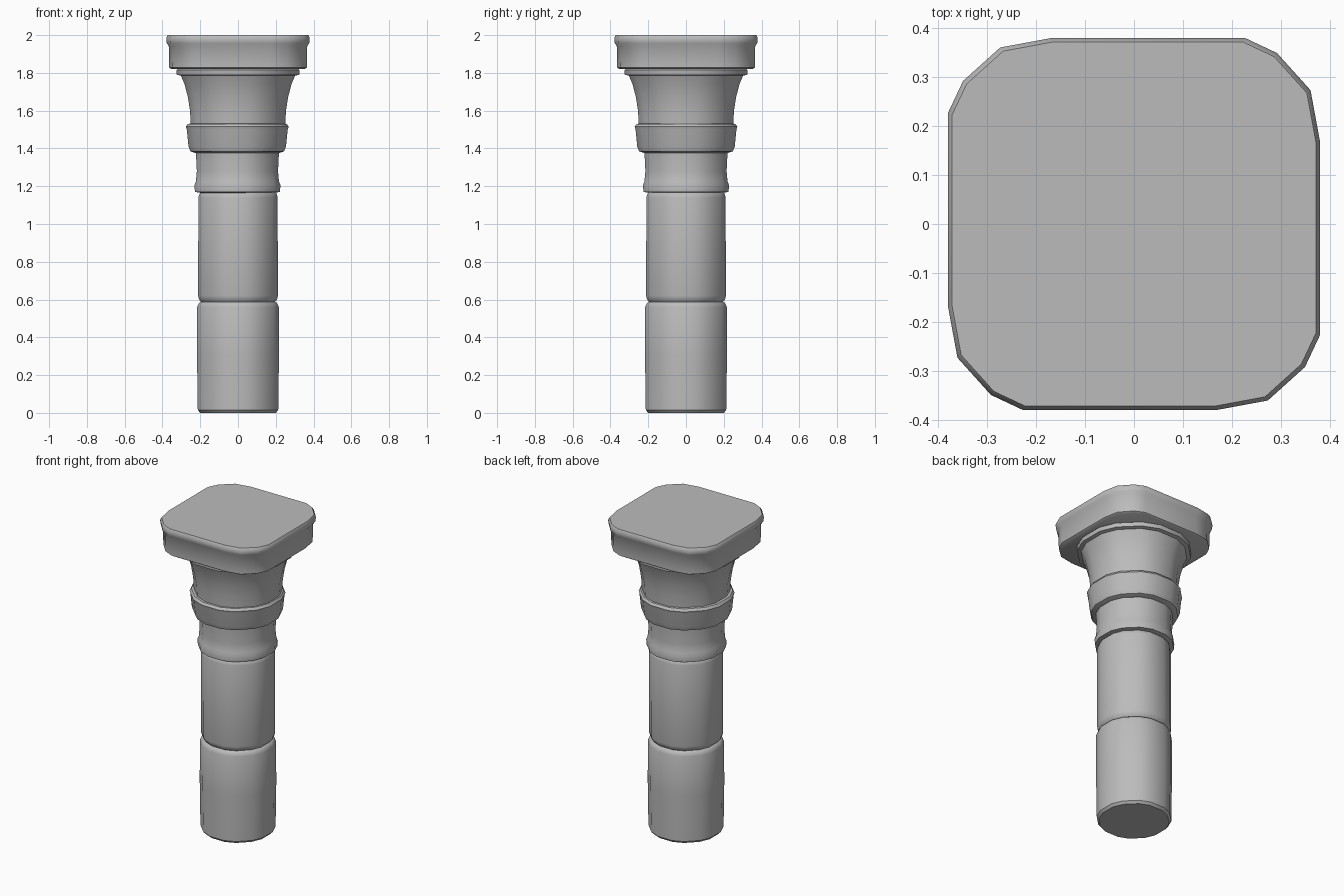
import bpy, bmesh, math

cube = bpy.data.objects.get("Cube")
if cube:
    bpy.data.objects.remove(cube, do_unlink=True)

stone = bpy.data.materials.new("grey_stone")
stone.use_nodes = True
stone.diffuse_color = (0.5, 0.5, 0.5, 1)
stone.node_tree.nodes["Principled BSDF"].inputs["Base Color"].default_value = (0.5, 0.5, 0.5, 1)


def worn_octagon():
    """Unit-apothem octagon with each corner cut."""
    pts = []
    for i in range(8):
        for off in (-13, 13):
            a = math.radians(45 * i + off)
            r = 1 / math.cos(math.radians(13))
            pts.append((r * math.cos(a), r * math.sin(a)))
    return pts


def rounded_square():
    """Unit half-width square with broad faceted corners."""
    quarter = [(1, 0.45), (0.95, 0.72), (0.77, 0.92), (0.6, 1)]
    pts = []
    for i in range(4):
        for x, y in quarter:
            for _ in range(i):
                x, y = -y, x
            pts.append((x, y))
    return pts


def stack(name, outline, profile, offset=(0, 0)):
    """Skin an outline through (half width, height) pairs and close both ends."""
    bm = bmesh.new()
    rings = [[bm.verts.new((x * r + offset[0], y * r + offset[1], z)) for x, y in outline]
             for r, z in profile]
    n = len(outline)
    for low, high in zip(rings, rings[1:]):
        for i in range(n):
            j = (i + 1) % n
            bm.faces.new((low[i], low[j], high[j], high[i]))
    bm.faces.new(rings[0][::-1])
    bm.faces.new(rings[-1])
    mesh = bpy.data.meshes.new(name)
    bm.to_mesh(mesh)
    bm.free()
    mesh.materials.append(stone)
    obj = bpy.data.objects.new(name, mesh)
    bpy.context.collection.objects.link(obj)
    bpy.ops.object.select_all(action="DESELECT")
    obj.select_set(True)
    bpy.context.view_layer.objects.active = obj
    bpy.ops.object.shade_smooth_by_angle(angle=math.radians(40))
    return obj


octagon = worn_octagon()

# Shaft drums, with a narrow groove at each joint
stack("lower_shaft", octagon,
      [(0.2, 0), (0.213, 0.015), (0.217, 0.3), (0.216, 0.56), (0.208, 0.58), (0.196, 0.588)])
stack("upper_shaft", octagon,
      [(0.196, 0.588), (0.207, 0.602), (0.211, 0.62), (0.21, 1.14), (0.205, 1.158), (0.195, 1.168)])

# Necking, ring and flared bell of the capital
stack("neck", octagon,
      [(0.195, 1.165), (0.225, 1.17), (0.228, 1.205), (0.22, 1.225), (0.215, 1.28), (0.22, 1.38)],
      (-0.003, 0))
stack("ring", octagon,
      [(0.22, 1.375), (0.248, 1.385), (0.258, 1.41), (0.267, 1.5), (0.272, 1.515), (0.262, 1.53), (0.24, 1.532)],
      (-0.004, 0))
stack("bell", octagon,
      [(0.25, 1.525), (0.254, 1.6), (0.265, 1.67), (0.283, 1.74), (0.302, 1.785), (0.324, 1.79),
       (0.327, 1.815), (0.31, 1.825)])

# Square top slab with a slight rim
stack("top_slab", rounded_square(),
      [(0.352, 1.82), (0.364, 1.828), (0.366, 1.94), (0.377, 1.957), (0.38, 1.985), (0.372, 2.0)])
